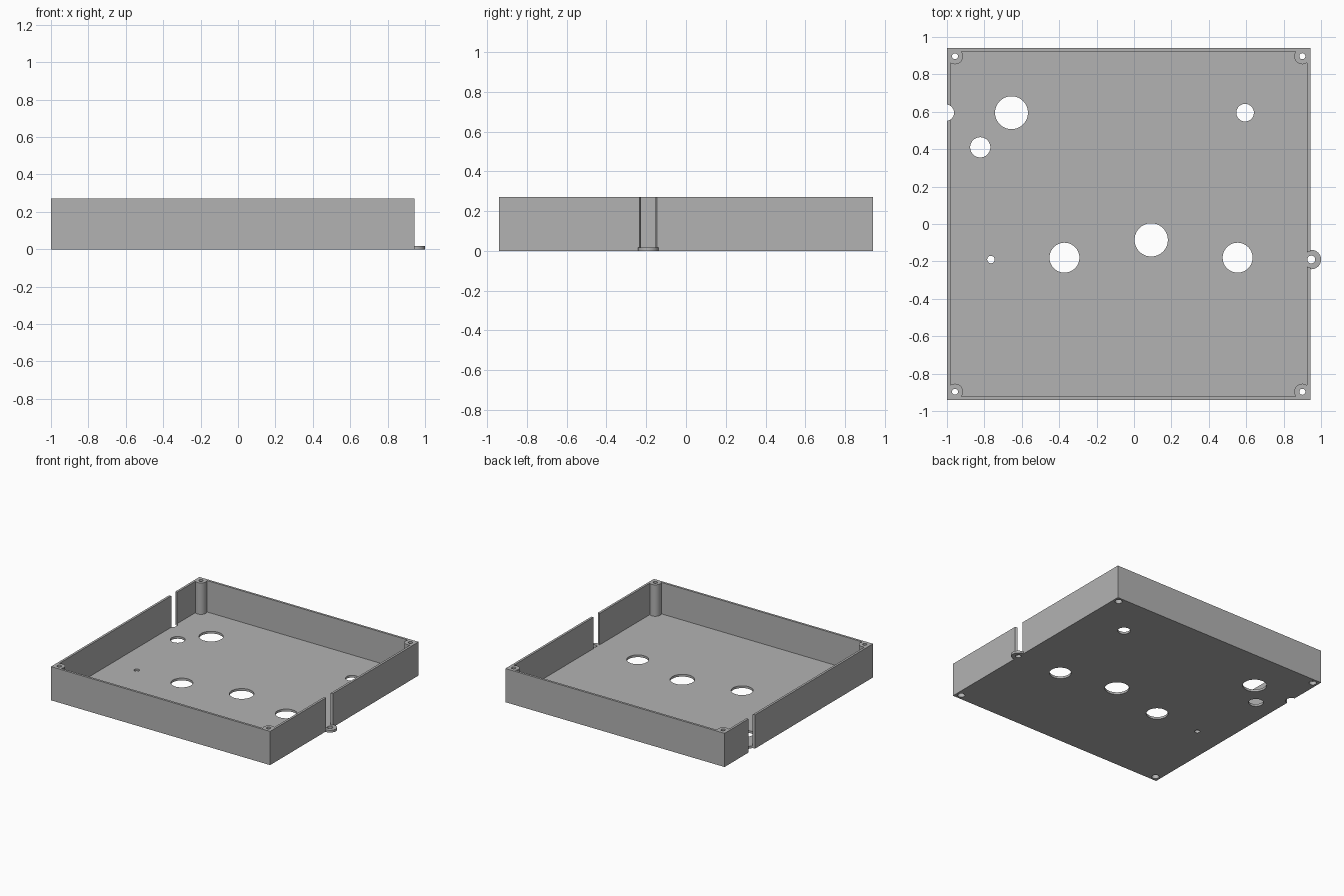
import bpy, bmesh, math

if "Cube" in bpy.data.objects:
    bpy.data.objects.remove(bpy.data.objects["Cube"], do_unlink=True)

LEFT, RIGHT, HALF_Y, HEIGHT = -1.0, 0.943, 0.94, 0.27
WALL = 0.018
POST_INSET, POST_R = 0.043, 0.043
ABOVE = HEIGHT + 0.1

grey = bpy.data.materials.new("plain grey")
grey.use_nodes = True
grey.diffuse_color = (0.45, 0.45, 0.45, 1)
grey.node_tree.nodes["Principled BSDF"].inputs["Base Color"].default_value = (0.45, 0.45, 0.45, 1)


def circle(x, y, r, n=48):
    return [(x + r * math.cos(2 * math.pi * i / n), y + r * math.sin(2 * math.pi * i / n))
            for i in range(n)]


def prisms(name, parts):
    """Make one object from (outline, bottom, top) prisms."""
    bm = bmesh.new()
    for outline, z0, z1 in parts:
        face = bm.faces.new([bm.verts.new((x, y, z0)) for x, y in outline])
        new = bmesh.ops.extrude_face_region(bm, geom=[face])["geom"]
        bmesh.ops.translate(bm, vec=(0, 0, z1 - z0),
                            verts=[v for v in new if isinstance(v, bmesh.types.BMVert)])
    bmesh.ops.recalc_face_normals(bm, faces=bm.faces)
    mesh = bpy.data.meshes.new(name)
    bm.to_mesh(mesh)
    bm.free()
    mesh.materials.append(grey)
    obj = bpy.data.objects.new(name, mesh)
    bpy.context.collection.objects.link(obj)
    return obj


def combine(target, tool, operation):
    """Apply a boolean and remove the tool."""
    mod = target.modifiers.new(operation.lower(), "BOOLEAN")
    mod.operation, mod.solver, mod.object = operation, "EXACT", tool
    graph = bpy.context.evaluated_depsgraph_get()
    graph.update()
    mesh = bpy.data.meshes.new_from_object(target.evaluated_get(graph))
    target.modifiers.clear()
    target.data = mesh
    bpy.data.objects.remove(tool, do_unlink=True)


# Outer block
enclosure = prisms("enclosure_tray", [([(LEFT, -HALF_Y), (RIGHT, -HALF_Y),
                                        (RIGHT, HALF_Y), (LEFT, HALF_Y)], 0, HEIGHT)])

# Cavity whose corners curve around the screw posts
posts = [(LEFT + POST_INSET, -HALF_Y + POST_INSET), (RIGHT - POST_INSET, -HALF_Y + POST_INSET),
         (RIGHT - POST_INSET, HALF_Y - POST_INSET), (LEFT + POST_INSET, HALF_Y - POST_INSET)]
overlap = math.asin((POST_INSET - WALL) / POST_R)
outline = []
for k, (px, py) in enumerate(posts):
    start = math.pi / 2 * (k + 1) + overlap
    sweep = math.pi / 2 + 2 * overlap
    for i in range(25):
        a = start - sweep * i / 24
        outline.append((px + POST_R * math.cos(a), py + POST_R * math.sin(a)))
combine(enclosure, prisms("cavity_cutter", [(outline, WALL, ABOVE)]), "DIFFERENCE")

# Rounded slots through the side walls, the left one also through the floor
TAB = (0.948, -0.19)
slots = [(circle(*TAB, 0.044), WALL, ABOVE), (circle(-1.006, 0.595, 0.044), -0.1, ABOVE)]
combine(enclosure, prisms("slot_cutter", slots), "DIFFERENCE")

# Round mounting tab on the right side
combine(enclosure, prisms("mounting_tab", [(circle(*TAB, 0.052), 0, WALL)]), "UNION")

# Floor openings, tab hole and screw holes
holes = [(-0.655, 0.595, 0.088), (-0.822, 0.41, 0.054), (0.594, 0.595, 0.047),
         (-0.765, -0.19, 0.02), (-0.372, -0.18, 0.08), (0.092, -0.085, 0.089),
         (0.554, -0.18, 0.08), (*TAB, 0.021)]
holes += [(x, y, 0.016) for x, y in posts]
combine(enclosure, prisms("hole_cutter", [(circle(*h), -0.1, ABOVE) for h in holes]), "DIFFERENCE")

# Screw head recesses under the posts
recesses = [(circle(x, y, 0.027, 24), -0.1, 0.03) for x, y in posts]
combine(enclosure, prisms("recess_cutter", recesses), "DIFFERENCE")

bpy.ops.object.select_all(action="DESELECT")
enclosure.select_set(True)
bpy.context.view_layer.objects.active = enclosure
bpy.ops.object.shade_smooth_by_angle(angle=math.radians(30))
